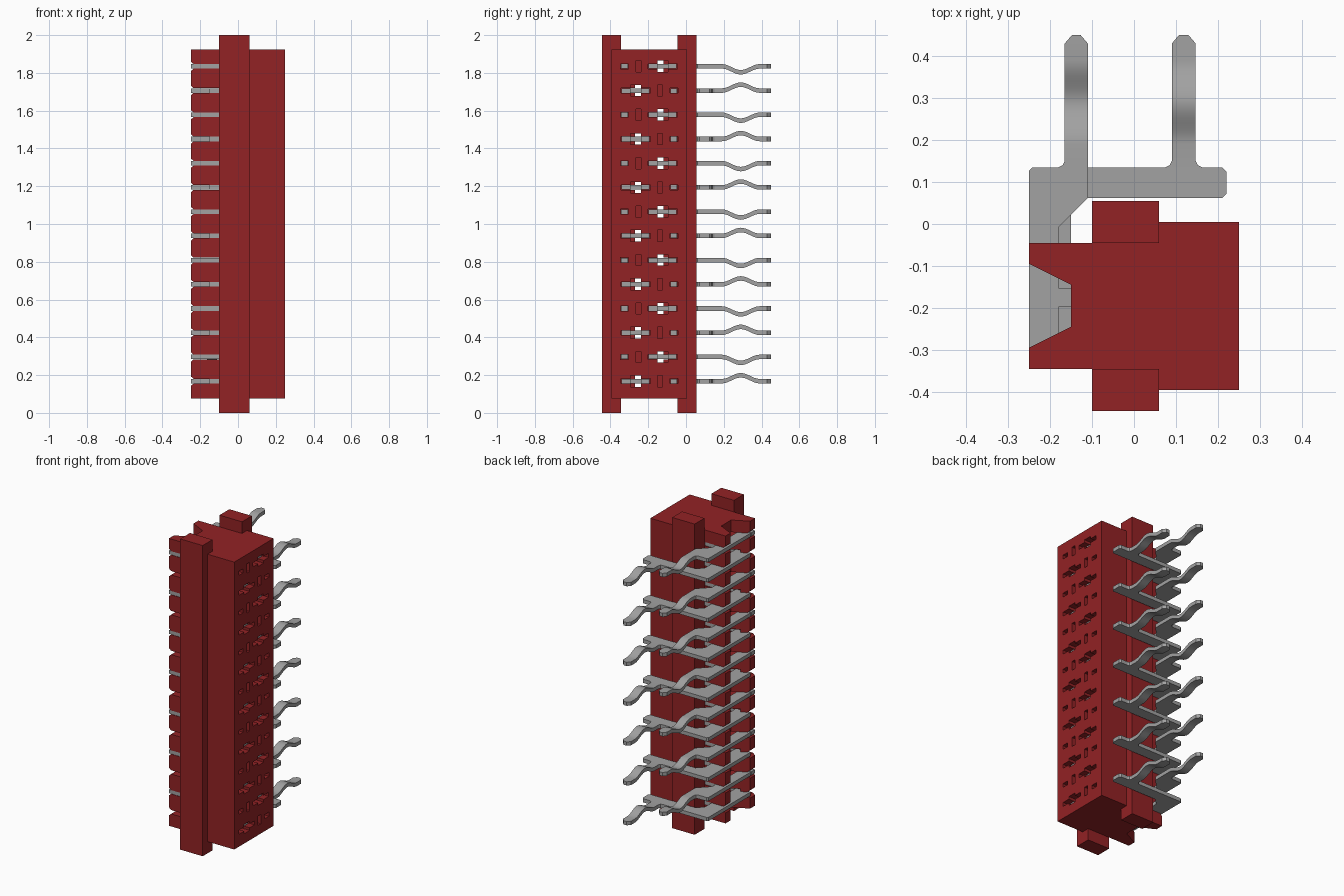
import bpy, bmesh, math

cube = bpy.data.objects.get("Cube")
if cube:
    bpy.data.objects.remove(cube, do_unlink=True)


def material(name, rgb, rough):
    m = bpy.data.materials.new(name)
    m.use_nodes = True
    m.diffuse_color = (*rgb, 1)
    bsdf = m.node_tree.nodes["Principled BSDF"]
    bsdf.inputs["Base Color"].default_value = (*rgb, 1)
    bsdf.inputs["Roughness"].default_value = rough
    return m


RED = material("dark red plastic", (0.29, 0.016, 0.018), 0.6)
GREY = material("grey metal", (0.36, 0.36, 0.36), 0.5)


def prism(bm, points, offset):
    """Extrude a flat polygon of 3D points along an offset vector."""
    face = bm.faces.new([bm.verts.new(p) for p in points])
    new = bmesh.ops.extrude_face_region(bm, geom=[face])["geom"]
    bmesh.ops.translate(bm, vec=offset, verts=[v for v in new if isinstance(v, bmesh.types.BMVert)])


def box(bm, x0, x1, y0, y1, z0, z1):
    prism(bm, [(x0, y0, z0), (x1, y0, z0), (x1, y1, z0), (x0, y1, z0)], (0, 0, z1 - z0))


def to_mesh(bm, name, mat):
    bmesh.ops.recalc_face_normals(bm, faces=bm.faces)
    me = bpy.data.meshes.new(name)
    bm.to_mesh(me)
    bm.free()
    me.materials.append(mat)
    return me


def add(name, me):
    ob = bpy.data.objects.new(name, me)
    bpy.context.collection.objects.link(ob)
    return ob


MID = -0.195                                   # centre line of the housing in y
ROWS = [0.168 + 0.1282 * i for i in range(14)]


def span(a, b, odd):
    """Contact spans along y; even rows are mirrored about the centre line."""
    return (a, b) if odd else (2 * MID - b, 2 * MID - a)


# Housing: stepped profile with a dovetail channel on its narrow side
half = [(-0.15, 0.05), (-0.25, 0.10), (-0.25, 0.15), (0.06, 0.15), (0.06, 0.20), (0.25, 0.20)]
profile = [(x, MID + d) for x, d in half] + [(x, MID - d) for x, d in reversed(half)]
bm = bmesh.new()
prism(bm, [(x, y, 0.075) for x, y in profile], (0, 0, 1.85))
housing = add("housing", to_mesh(bm, "housing", RED))

# Cutters: chamfered rear slots, square sockets with key recesses, thin contact slots
rear, sockets, thin = bmesh.new(), bmesh.new(), bmesh.new()
for i, z in enumerate(ROWS):
    odd = i % 2 == 1
    edge = [(-0.26, 0.034), (-0.235, 0.0125), (-0.10, 0.0125)]
    outline = edge + [(x, -h) for x, h in reversed(edge)]
    prism(rear, [(x, -0.40, z + h) for x, h in outline], (0, 0.42, 0))
    box(sockets, -0.20, 0.30, *span(-0.152, -0.096, odd), z - 0.03, z + 0.03)
    box(sockets, 0.12, 0.30, *span(-0.265, -0.238, odd), z - 0.03, z + 0.03)
    box(thin, 0.02, 0.30, *span(-0.202, -0.045, odd), z - 0.013, z + 0.013)
    box(thin, 0.02, 0.30, *span(-0.347, -0.305, odd), z - 0.013, z + 0.013)

cutters = []
for name, cut in (("rear_slot_cutter", rear), ("socket_cutter", sockets), ("thin_slot_cutter", thin)):
    ob = add(name, to_mesh(cut, name, RED))
    ob.hide_render = True
    mod = housing.modifiers.new(name, "BOOLEAN")
    mod.operation, mod.solver, mod.object = "DIFFERENCE", "EXACT", ob
    cutters.append(ob)

# Bake the cuts and discard the cutters
deps = bpy.context.evaluated_depsgraph_get()
baked = bpy.data.meshes.new_from_object(housing.evaluated_get(deps))
housing.modifiers.clear()
housing.data = baked
for ob in cutters:
    bpy.data.objects.remove(ob, do_unlink=True)

# Guide rails, taller than the housing
for name, y in (("front_rail", -0.445), ("back_rail", -0.045)):
    bm = bmesh.new()
    box(bm, -0.10, 0.06, y, y + 0.10, 0, 2)
    add(name, to_mesh(bm, name, RED))

T = 0.012                                      # half thickness of the contacts


def contact(odd):
    bm = bmesh.new()
    if odd:                                    # short contact with the tail near its spine
        x0, x1, sign, inner = -0.165, -0.11, -1, -0.18
        right = [(-0.11, 0.135), (-0.11, 0.062), (-0.18, -0.008)]
    else:                                      # long contact with the tail at the far end
        x0, x1, sign, inner = 0.09, 0.147, 1, -0.15
        right = [(x1, 0.135), (x1 + 0.004, 0.139), (x1 + 0.014, 0.135), (0.21, 0.135),
                 (0.22, 0.125), (0.22, 0.072), (0.21, 0.062), (-0.11, 0.062), (-0.15, 0.022)]
        right = [p for p in right if p != (x1 + 0.004, 0.139)]
    plate = [(-0.25, -0.30), (-0.25, 0.127), (-0.242, 0.135), (x0, 0.135)] + right
    plate += [(inner, -0.30)]
    prism(bm, [(x, y, -T) for x, y in plate], (0, 0, 2 * T))

    # Fillets where the tail leaves the bar
    sides = [(x0, -1)] if odd else [(x0, -1), (x1, 1)]
    for x, s in sides:
        pts = [(x, 0.135), (x + s * 0.015, 0.135), (x + s * 0.005, 0.14), (x, 0.15)]
        prism(bm, [(a, b, -T) for a, b in pts], (0, 0, 2 * T))

    # Prongs reaching through the housing
    box(bm, -0.25, 0.20, *span(-0.343, -0.307, odd), -T, T)
    box(bm, inner, 0.21, *span(-0.198, -0.152, odd), -T, T)
    box(bm, inner, 0.21, *span(-0.096, -0.049, odd), -T, T)

    # Solder tail with a wave and a chamfered tip
    ys = [0.135] + [0.19 + 0.2 * k / 16 for k in range(17)] + [0.43, 0.45]
    rings = []
    for y in ys:
        u = min(max((y - 0.29) / 0.10, -1), 1)
        dz = sign * 0.0155 * (1 + math.cos(math.pi * u))
        inset = 0.017 if y == ys[-1] else 0
        a, b = x0 + inset, x1 - inset
        rings.append([bm.verts.new(p) for p in
                      ((a, y, dz - T), (b, y, dz - T), (b, y, dz + T), (a, y, dz + T))])
    for r, s in zip(rings, rings[1:]):
        for k in range(4):
            n = (k + 1) % 4
            bm.faces.new((r[k], r[n], s[n], s[k]))
    bm.faces.new(rings[0])
    bm.faces.new(rings[-1])
    return to_mesh(bm, "long_contact" if not odd else "short_contact", GREY)


meshes = [contact(False), contact(True)]
firsts = []
for i, z in enumerate(ROWS):
    ob = add(f"contact_{i + 1}", meshes[i % 2])
    ob.location.z = z
    if i < 2:
        firsts.append(ob)

# Smooth the curved tails, keeping plate edges sharp
bpy.ops.object.select_all(action="DESELECT")
for ob in firsts:
    ob.select_set(True)
bpy.context.view_layer.objects.active = firsts[0]
bpy.ops.object.shade_smooth_by_angle(angle=math.radians(30))
